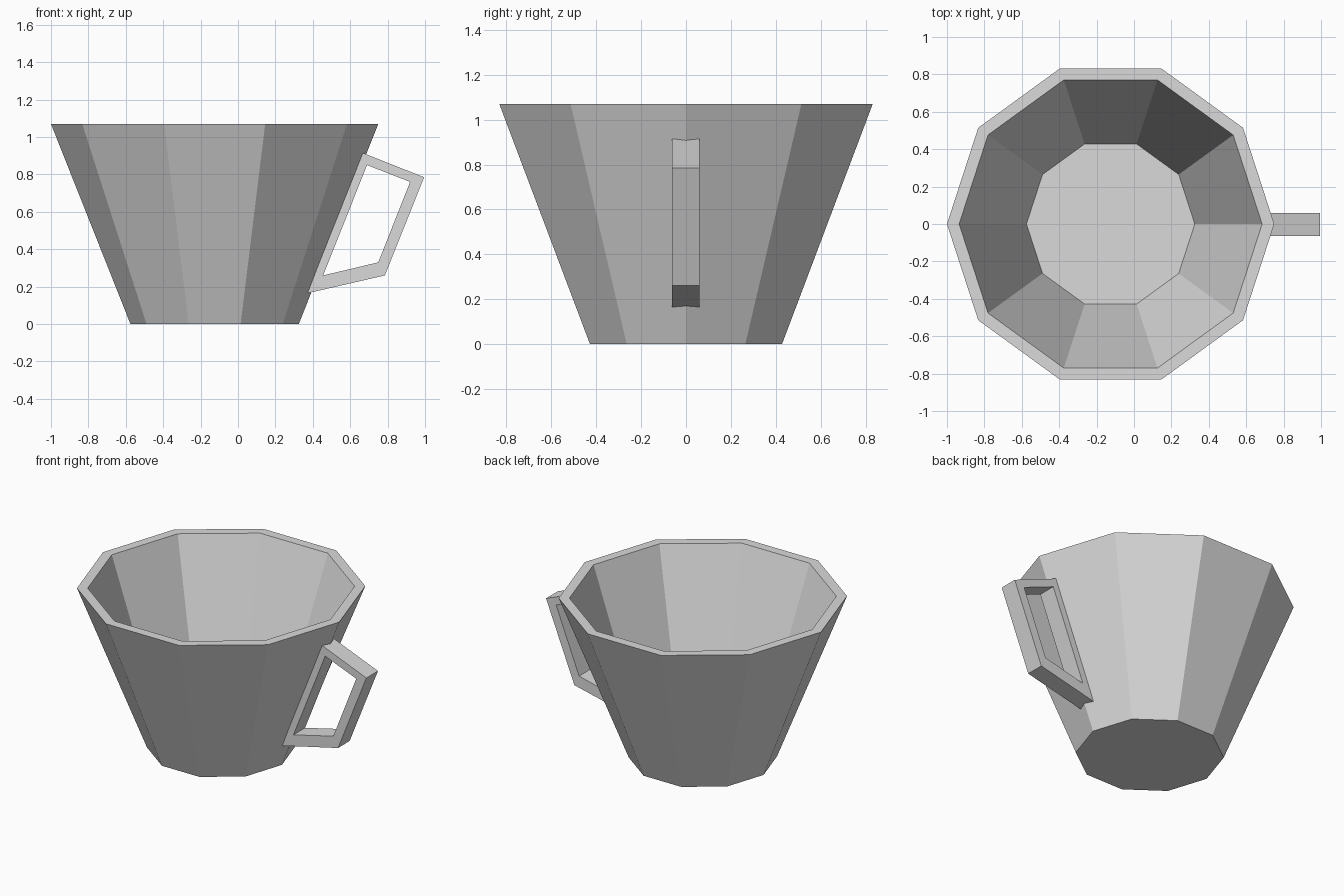
import bpy, bmesh, math

if "Cube" in bpy.data.objects:
    bpy.data.objects.remove(bpy.data.objects["Cube"], do_unlink=True)

SIDES = 10
CUP_X = -0.125

grey = bpy.data.materials.new("light_grey")
grey.use_nodes = True
colour = (0.7, 0.7, 0.7, 1)
grey.diffuse_color = colour
grey.node_tree.nodes["Principled BSDF"].inputs["Base Color"].default_value = colour


def finish(name, bm):
    bmesh.ops.recalc_face_normals(bm, faces=bm.faces)
    mesh = bpy.data.meshes.new(name)
    bm.to_mesh(mesh)
    bm.free()
    mesh.materials.append(grey)
    obj = bpy.data.objects.new(name, mesh)
    bpy.context.collection.objects.link(obj)
    return obj


def bridge(bm, a, b):
    for i in range(len(a)):
        j = (i + 1) % len(a)
        bm.faces.new((a[i], a[j], b[j], b[i]))


# Cup: ten-sided profile running up the outside and down the inside
bm = bmesh.new()
rings = []
for radius, z in [(0.45, 0), (0.875, 1.07), (0.81, 1.07), (0.45, 0.03)]:
    angles = [math.tau * i / SIDES for i in range(SIDES)]
    rings.append([bm.verts.new((CUP_X + radius * math.cos(a),
                                radius * math.sin(a), z)) for a in angles])
for lower, upper in zip(rings, rings[1:]):
    bridge(bm, lower, upper)
bm.faces.new(rings[0])
bm.faces.new(rings[-1])
finish("cup_body", bm)

# Handle: four-cornered frame, its inner bar sunk into the cup wall
outer = [(0.66, 0.918), (0.995, 0.785), (0.785, 0.26), (0.372, 0.165)]
inner = [(0.69, 0.85), (0.92, 0.76), (0.75, 0.33), (0.455, 0.26)]
bm = bmesh.new()
loops = [[bm.verts.new((x, y, z)) for x, z in outline]
         for outline, y in [(outer, -0.063), (inner, -0.063),
                            (inner, 0.06), (outer, 0.06)]]
for k in range(4):
    bridge(bm, loops[k], loops[(k + 1) % 4])
finish("handle", bm)
